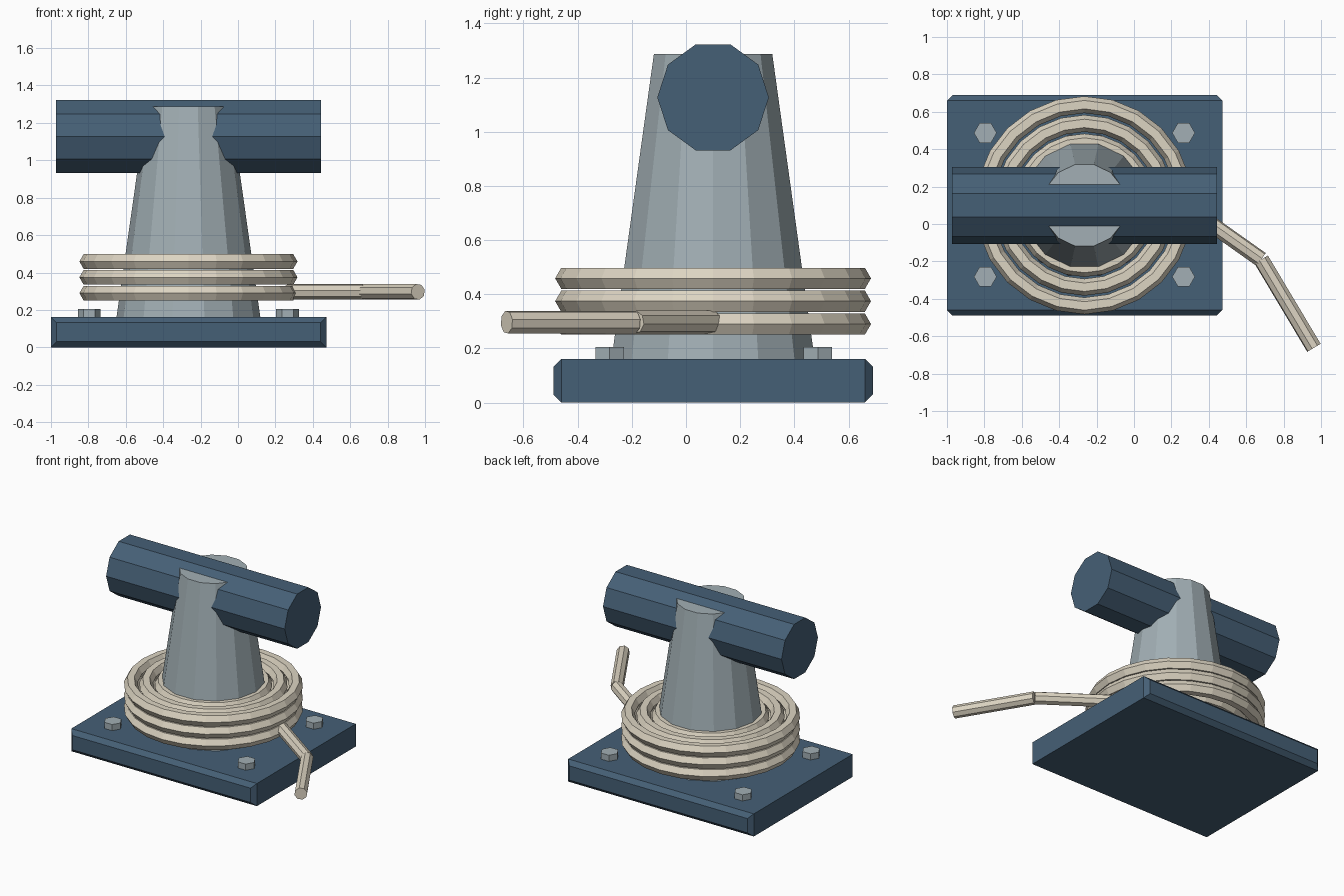
import bpy, bmesh
from math import pi
from mathutils import Vector

if "Cube" in bpy.data.objects:
    bpy.data.objects.remove(bpy.data.objects["Cube"])

CX, CY = -0.265, 0.10   # axis of the post


def material(name, rgb):
    m = bpy.data.materials.new(name)
    m.diffuse_color = (*rgb, 1)
    m.use_nodes = True
    m.node_tree.nodes["Principled BSDF"].inputs["Base Color"].default_value = m.diffuse_color
    return m


BLUE = material("blue_paint", (0.06, 0.115, 0.18))
STEEL = material("bare_steel", (0.36, 0.43, 0.46))
ROPE = material("rope", (0.72, 0.66, 0.54))


def finish(bm, name, mat):
    bmesh.ops.recalc_face_normals(bm, faces=bm.faces)
    me = bpy.data.meshes.new(name)
    bm.to_mesh(me)
    bm.free()
    me.materials.append(mat)
    ob = bpy.data.objects.new(name, me)
    bpy.context.collection.objects.link(ob)
    return ob


def rod(name, a, b, r1, r2, sides, mat, spin=0.0):
    """Tapered prism between two points."""
    a, b = Vector(a), Vector(b)
    bm = bmesh.new()
    bmesh.ops.create_cone(bm, cap_ends=True, segments=sides, radius1=r1,
                          radius2=r2, depth=(b - a).length)
    ob = finish(bm, name, mat)
    q = Vector((0, 0, 1)).rotation_difference(b - a)
    ob.rotation_mode = 'QUATERNION'
    ob.rotation_quaternion = q @ Vector((0, 0, 1)).rotation_difference(Vector((0, 0, 1)))
    ob.location = (a + b) / 2
    if spin:
        from mathutils import Matrix
        ob.data.transform(Matrix.Rotation(spin, 4, 'Z'))
    return ob


# Base plate, chamfered around its front and back faces
bm = bmesh.new()
bmesh.ops.create_cube(bm, size=1)
for v in bm.verts:
    v.co = Vector((v.co.x * 1.472 - 0.264, v.co.y * 1.18 + 0.10, v.co.z * 0.162 + 0.081))
edges = [e for e in bm.edges if abs(e.verts[0].co.y - e.verts[1].co.y) < 1e-4]
bmesh.ops.bevel(bm, geom=edges, offset=0.03, segments=1, affect='EDGES')
finish(bm, "base_plate", BLUE)

# Tapered post
rod("post", (CX, CY, 0.15), (CX, CY, 1.288), 0.386, 0.224, 14, STEEL, pi / 2)

# Ten-sided crossbar along x
bm = bmesh.new()
bmesh.ops.create_circle(bm, cap_ends=True, segments=10, radius=0.206)
for v in bm.verts:
    x, y = v.co.y, -v.co.x
    v.co = Vector((-0.972, CY + x, 1.127 + y))
# align a vertex with +y
face = bm.faces[:]
ext = bmesh.ops.extrude_face_region(bm, geom=face, use_keep_orig=True)
for v in ext["geom"]:
    if isinstance(v, bmesh.types.BMVert):
        v.co.x += 1.416
finish(bm, "crossbar", BLUE)


def ring(name, radius, z, minor=0.045, seg=24, sides=6):
    """Rope turn: hexagonal section spun about the post axis."""
    from math import cos, sin
    bm = bmesh.new()
    loops = []
    for i in range(seg):
        t = 2 * pi * i / seg
        loops.append([bm.verts.new((
            CX + (radius + minor * cos(2 * pi * j / sides)) * cos(t),
            CY + (radius + minor * cos(2 * pi * j / sides)) * sin(t),
            z + minor * sin(2 * pi * j / sides))) for j in range(sides)])
    for i in range(seg):
        p, q = loops[i], loops[(i + 1) % seg]
        for j in range(sides):
            k = (j + 1) % sides
            bm.faces.new((p[j], q[j], q[k], p[k]))
    finish(bm, name, ROPE)


# Coiled rope: three layers of three turns
for layer in range(3):
    for turn in range(3):
        ring(f"rope_turn_{layer}_{turn}", 0.538 - 0.1 * turn, 0.29 + 0.0845 * layer)

# Loose rope end
path = [(0.27, 0.10, 0.297), (0.68, -0.19, 0.297), (0.962, -0.662, 0.297)]
for i in range(2):
    rod(f"rope_tail_{i}", path[i], path[i + 1], 0.043, 0.043, 8, ROPE)

# Hexagonal bolt heads
for x in (-0.795, 0.265):
    for y in (-0.282, 0.487):
        rod("bolt_head", (x, y, 0.15), (x, y, 0.206), 0.061, 0.061, 6, STEEL, pi / 2)
